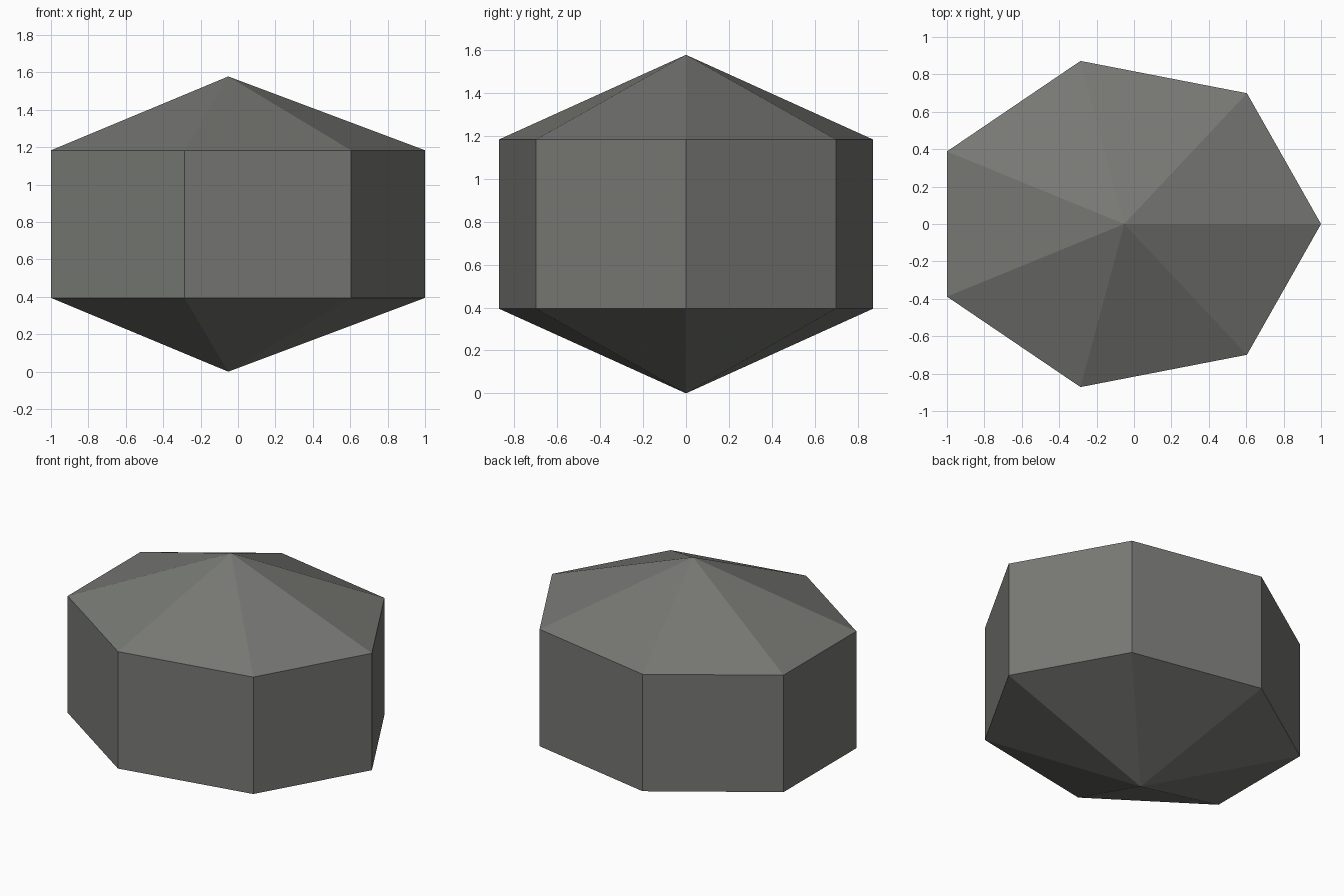
import bpy, bmesh, math

if "Cube" in bpy.data.objects:
    bpy.data.objects.remove(bpy.data.objects["Cube"])

SIDES = 7
R = 2 / (1 + math.cos(math.pi / SIDES))   # makes the x extent exactly 2
RY = 0.85 * R                             # the gem is squeezed in y
CX = 1 - R                                # one corner lies at x = 1
Z_LOW, Z_HIGH, Z_TOP = 0.375 * R, 1.125 * R, 1.5 * R

grey = bpy.data.materials.new("stone grey")
grey.diffuse_color = (0.185, 0.19, 0.175, 1)
grey.use_nodes = True
grey.node_tree.nodes["Principled BSDF"].inputs["Base Color"].default_value = grey.diffuse_color

bm = bmesh.new()


def ring(z):
    return [bm.verts.new((CX + R * math.cos(2 * math.pi * i / SIDES),
                          RY * math.sin(2 * math.pi * i / SIDES), z))
            for i in range(SIDES)]


# Rings and the two points
low, high = ring(Z_LOW), ring(Z_HIGH)
tip = bm.verts.new((CX, 0, Z_TOP))
base = bm.verts.new((CX, 0, 0))

# Side walls, upper pyramid and lower pyramid
for i in range(SIDES):
    j = (i + 1) % SIDES
    bm.faces.new((low[i], low[j], high[j], high[i]))
    bm.faces.new((high[i], high[j], tip))
    bm.faces.new((low[j], low[i], base))

mesh = bpy.data.meshes.new("seven_sided_gem")
bm.to_mesh(mesh)
bm.free()
mesh.materials.append(grey)
gem = bpy.data.objects.new("seven_sided_gem", mesh)
bpy.context.collection.objects.link(gem)
